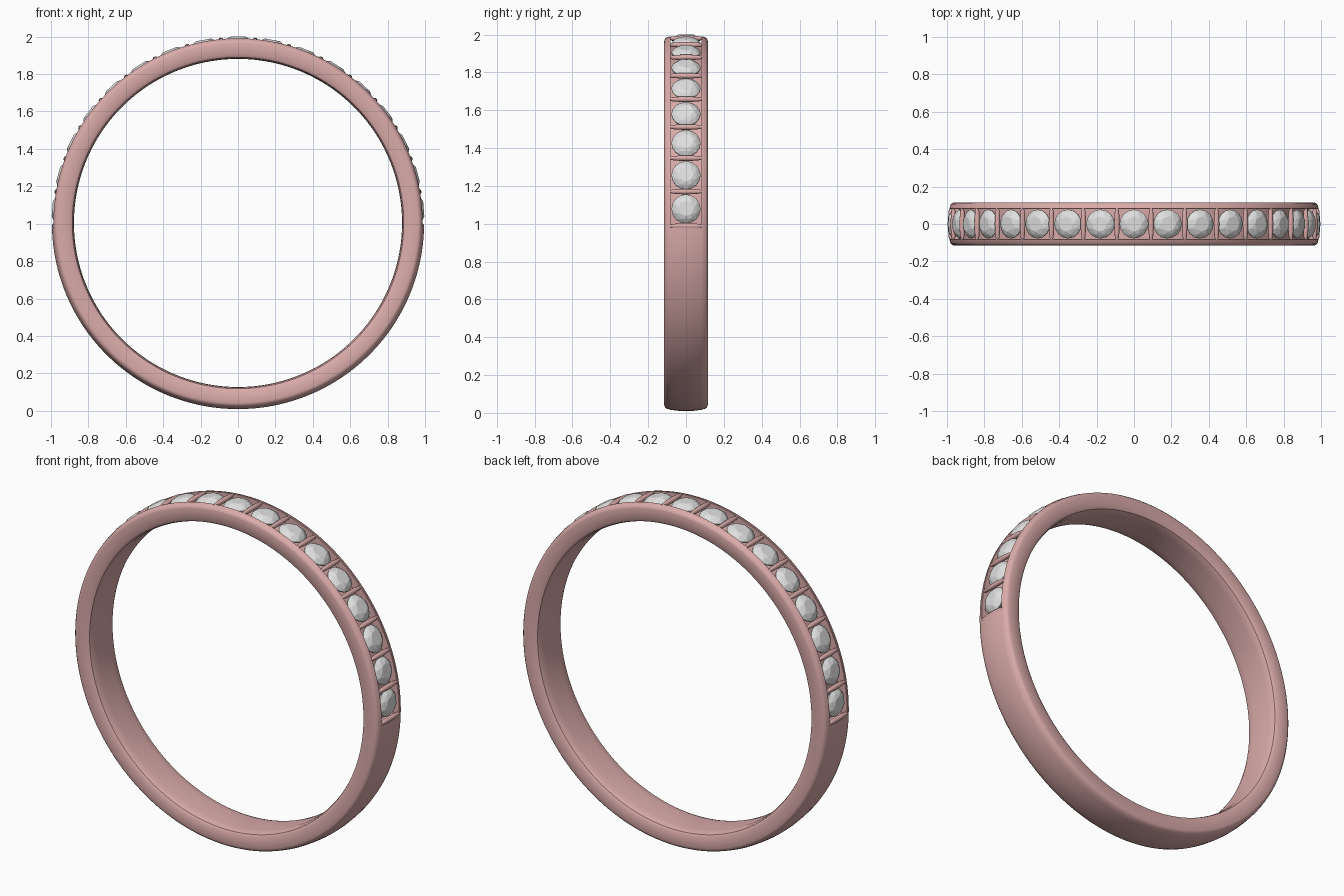
import bpy, bmesh
from math import sin, cos, pi, radians
from mathutils import Matrix, Vector

cube = bpy.data.objects.get("Cube")
if cube:
    bpy.data.objects.remove(cube, do_unlink=True)

CENTRE = Vector((0, 0, 1.004))
STEP = radians(10.7)          # angle between stones
SIDE = 8                      # stones either side of the top one
END = STEP * (SIDE + 0.54)    # where the channel stops


def material(name, rgb):
    m = bpy.data.materials.new(name)
    m.use_nodes = True
    m.diffuse_color = (*rgb, 1)
    m.node_tree.nodes["Principled BSDF"].inputs["Base Color"].default_value = (*rgb, 1)
    return m


rose = material("rose gold", (0.70, 0.41, 0.40))
clear = material("pale stone", (0.74, 0.74, 0.74))


def finish(bm, name, mat, smooth):
    bmesh.ops.recalc_face_normals(bm, faces=bm.faces)
    me = bpy.data.meshes.new(name)
    bm.to_mesh(me)
    bm.free()
    me.materials.append(mat)
    ob = bpy.data.objects.new(name, me)
    bpy.context.collection.objects.link(ob)
    if smooth:
        bpy.ops.object.select_all(action='DESELECT')
        ob.select_set(True)
        bpy.context.view_layer.objects.active = ob
        bpy.ops.object.shade_smooth_by_angle(angle=radians(35))
    return ob


def seat(angle, radius):
    """Frame on the ring, its z axis pointing outward."""
    out = Vector((sin(angle), 0, cos(angle)))
    return Matrix.Translation(CENTRE + out * radius) @ Matrix.Rotation(angle, 4, 'Y')


# Band: half profiles (y, radius) mirrored, swept round with a channel on top
shoulder = [(0.06, 0.877), (0.09, 0.88), (0.106, 0.886), (0.115, 0.9),
            (0.115, 0.962), (0.112, 0.972), (0.103, 0.981), (0.083, 0.987)]
plain = shoulder + [(0.081, 0.9875), (0.05, 0.992), (0.02, 0.995)]
grooved = shoulder + [(0.081, 0.985), (0.081, 0.935), (0.02, 0.935)]


def closed(half):
    return half + [(-y, r) for y, r in reversed(half)]


bm = bmesh.new()
rings = []


def add_arc(start, stop, count, half):
    for i in range(count + 1):
        a = start + (stop - start) * i / count
        rings.append([bm.verts.new(CENTRE + Vector((r * sin(a), y, r * cos(a))))
                      for y, r in closed(half)])


add_arc(-END, END, 96, grooved)
add_arc(END, 2 * pi - END, 96, plain)
for a, b in zip(rings, rings[1:] + rings[:1]):
    for i in range(len(a)):
        j = (i + 1) % len(a)
        bm.faces.new((a[i], a[j], b[j], b[i]))
bmesh.ops.remove_doubles(bm, verts=bm.verts, dist=1e-5)
finish(bm, "band", rose, True)

# Stones: brilliant cut as a hull of (sides, radius, height, turn) rings
CUT = [(8, 0.040, 0.032, 0), (8, 0.060, 0.023, 0.5), (16, 0.077, 0.006, 0),
       (16, 0.077, 0.0, 0), (1, 0, -0.055, 0)]
for k in range(-SIDE, SIDE + 1):
    bm = bmesh.new()
    for n, r, h, turn in CUT:
        for i in range(n):
            a = 2 * pi * (i + turn) / n
            bm.verts.new((r * cos(a), r * sin(a), h))
    bmesh.ops.convex_hull(bm, input=bm.verts)
    bm.transform(seat(k * STEP, 0.964))
    finish(bm, f"stone_{k + SIDE + 1}", clear, False)

# Bars: rounded, tapered pins across the channel between the stones
PIN = [(-0.088, 0.006), (-0.07, 0.011), (-0.035, 0.014), (0, 0.015),
       (0.035, 0.014), (0.07, 0.011), (0.088, 0.006)]
for k in range(-SIDE - 1, SIDE + 1):
    bm = bmesh.new()
    loops = [[bm.verts.new((r * cos(a), y, r * sin(a)))
              for a in (2 * pi * i / 12 for i in range(12))] for y, r in PIN]
    for a, b in zip(loops, loops[1:]):
        for i in range(12):
            j = (i + 1) % 12
            bm.faces.new((a[i], a[j], b[j], b[i]))
    bm.faces.new(loops[0])
    bm.faces.new(loops[-1])
    bm.transform(seat((k + 0.5) * STEP, 0.980))
    finish(bm, f"bar_{k + SIDE + 2}", rose, True)
